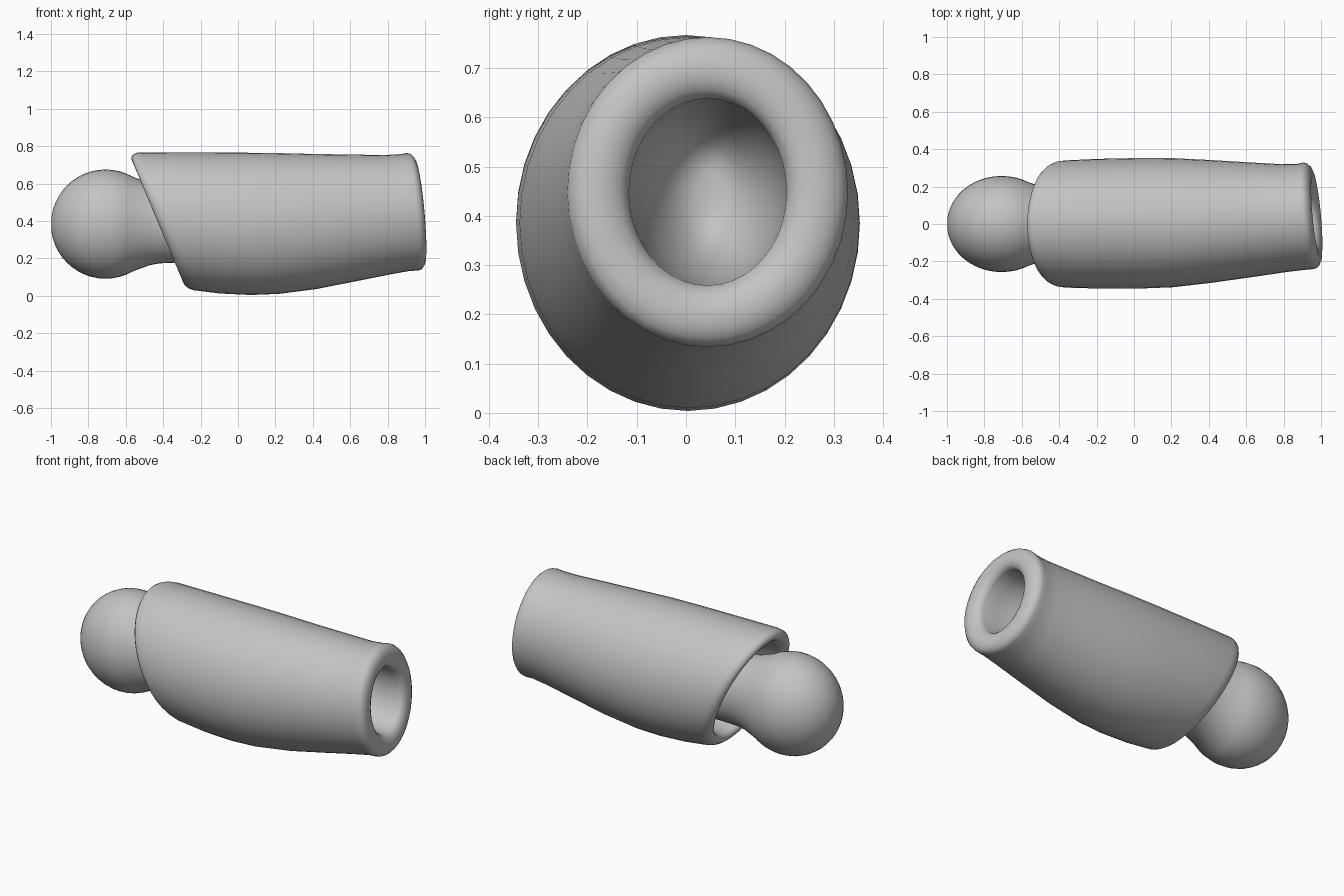
import bpy
import bmesh
from math import cos, sin, pi

cube = bpy.data.objects.get("Cube")
if cube:
    bpy.data.objects.remove(cube)

grey = bpy.data.materials.new("plain grey")
grey.use_nodes = True
colour = (0.55, 0.55, 0.55, 1)
grey.diffuse_color = colour
grey.node_tree.nodes["Principled BSDF"].inputs["Base Color"].default_value = colour

SIDES = 40
SHOULDER_LEAN = -0.42


def add_ring(bm, x, lean, turn, low, high, near, far):
    """Add one oval cross-section, tilted by lean (height) and turn (depth)."""
    ring = []
    for i in range(SIDES):
        angle = 2 * pi * i / SIDES
        up = cos(angle) * (high - low) / 2
        side = sin(angle) * (far - near) / 2
        ring.append(bm.verts.new((x + lean * up + turn * side,
                                  (near + far) / 2 + side,
                                  (low + high) / 2 + up)))
    return ring


def inset_section(section, push, inset):
    """Slide a section along x and shrink its oval."""
    x, lean, turn, low, high, near, far = section
    return (x + push, lean, turn, low + inset, high - inset, near + inset, far - inset)


def rounded_mouth(section, width, bulge, depth, steps=8):
    """Roll a rim over the end of the wall, then sink a bowl-shaped socket."""
    result = []
    for i in range(1, steps + 1):
        angle = pi * i / steps
        result.append(inset_section(section, bulge * sin(angle),
                                    width * (1 - cos(angle)) / 2))
    mouth = result[-1]
    radius = min(mouth[4] - mouth[3], mouth[6] - mouth[5]) / 2
    for i in range(1, steps + 1):
        angle = pi / 2 * i / steps
        result.append(inset_section(mouth, depth * sin(angle),
                                    radius * 0.9 * (1 - cos(angle))))
    return result


def loft(name, sections):
    """Skin a closed, smooth body through the sections."""
    bm = bmesh.new()
    rings = [add_ring(bm, *section) for section in sections]
    for first, second in zip(rings, rings[1:]):
        for i in range(SIDES):
            j = (i + 1) % SIDES
            bm.faces.new((first[i], first[j], second[j], second[i]))
    bm.faces.new(rings[0])
    bm.faces.new(rings[-1])
    bmesh.ops.recalc_face_normals(bm, faces=bm.faces)
    mesh = bpy.data.meshes.new(name)
    bm.to_mesh(mesh)
    bm.free()
    mesh.materials.append(grey)
    body = bpy.data.objects.new(name, mesh)
    bpy.context.collection.objects.link(body)
    bpy.ops.object.select_all(action="DESELECT")
    body.select_set(True)
    bpy.context.view_layer.objects.active = body
    bpy.ops.object.shade_smooth_by_angle(angle=pi / 4)


# Sleeve wall, from the slanted shoulder to the flared end
wall = [
    (-0.365, SHOULDER_LEAN, 0, 0.026, 0.767, -0.34, 0.34),
    (-0.2, -0.27, 0, 0.012, 0.766, -0.345, 0.348),
    (0.035, -0.09, 0, 0.004, 0.765, -0.345, 0.353),
    (0.21, -0.03, 0, 0.01, 0.763, -0.338, 0.352),
    (0.41, -0.03, 0, 0.036, 0.758, -0.315, 0.342),
    (0.615, -0.04, -0.03, 0.077, 0.755, -0.285, 0.33),
    (0.8, -0.06, -0.05, 0.115, 0.752, -0.257, 0.32),
    (0.895, -0.08, -0.07, 0.133, 0.757, -0.245, 0.322),
    (0.932, -0.09, -0.09, 0.134, 0.763, -0.241, 0.329),
]
shoulder = rounded_mouth(wall[0], width=0.08, bulge=-0.065, depth=0.35)
open_end = rounded_mouth(wall[-1], width=0.125, bulge=0.045, depth=-0.4)
loft("sleeve", shoulder[::-1] + wall + open_end)

# Ball blending into a neck that runs inside the sleeve
ball_radius = 0.292
ball_x = ball_radius - 1
profile = [(ball_x - ball_radius * cos(pi * i / 24), ball_radius * sin(pi * i / 24))
           for i in range(1, 17)]
profile += [(-0.52, 0.237), (-0.47, 0.219), (-0.42, 0.21), (-0.36, 0.207), (0.05, 0.2)]
middle, flatten = 0.383, 0.88
loft("ball_joint", [(x, 0, 0, middle - r, middle + r, -flatten * r, flatten * r)
                    for x, r in profile])
